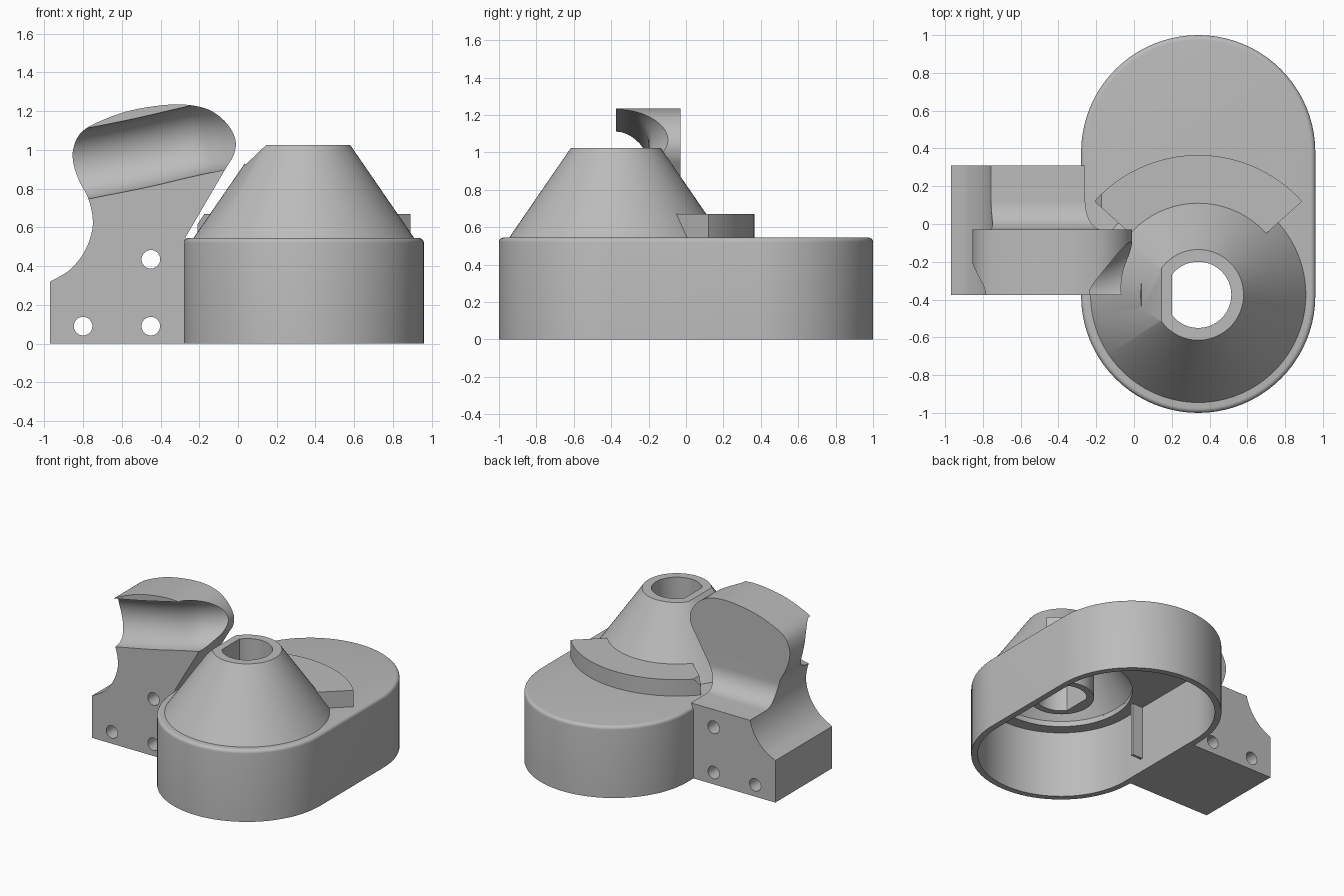
import bpy, bmesh, math
from mathutils import Vector, Matrix

cube = bpy.data.objects.get("Cube")
if cube:
    bpy.data.objects.remove(cube, do_unlink=True)

grey = bpy.data.materials.new("plain grey")
grey.use_nodes = True
grey.diffuse_color = (0.5, 0.5, 0.5, 1)
grey.node_tree.nodes["Principled BSDF"].inputs["Base Color"].default_value = (0.5, 0.5, 0.5, 1)

CX, CY = 0.34, -0.375      # axis of the cone
TOP = 0.545                # upper face of the housing


def finish(name, bm):
    bmesh.ops.recalc_face_normals(bm, faces=bm.faces)
    mesh = bpy.data.meshes.new(name)
    bm.to_mesh(mesh)
    bm.free()
    mesh.materials.append(grey)
    obj = bpy.data.objects.new(name, mesh)
    bpy.context.collection.objects.link(obj)
    return obj


def loft(name, rings, closed=False):
    """Skin a list of equal rings; cap the ends, or close the loop."""
    bm = bmesh.new()
    loops = [[bm.verts.new(p) for p in ring] for ring in rings]
    n = len(loops[0])
    pairs = list(zip(loops, loops[1:]))
    if closed:
        pairs.append((loops[-1], loops[0]))
    else:
        bm.faces.new(loops[0])
        bm.faces.new(loops[-1])
    for a, b in pairs:
        for i in range(n):
            j = (i + 1) % n
            bm.faces.new((a[i], a[j], b[j], b[i]))
    return finish(name, bm)


def prism(name, profile, axis, lo, hi):
    """Extrude a 2D profile along an axis from lo to hi."""
    place = {"x": lambda p, d: (d, p[0], p[1]),
             "y": lambda p, d: (p[0], d, p[1]),
             "z": lambda p, d: (p[0], p[1], d)}[axis]
    return loft(name, [[place(p, d) for p in profile] for d in (lo, hi)])


def arc(cx, cy, r, a0, a1, n):
    angles = [math.radians(a0 + (a1 - a0) * i / n) for i in range(n + 1)]
    return [(cx + r * math.cos(a), cy + r * math.sin(a)) for a in angles]


def circle(cx, cy, r, n=32):
    return arc(cx, cy, r, 0, 360, n)[:-1]


def spline(points, steps=6):
    """Catmull-Rom curve through the points."""
    p = [Vector(q) for q in points]
    p = [2 * p[0] - p[1]] + p + [2 * p[-1] - p[-2]]
    out = []
    for a, b, c, d in zip(p, p[1:], p[2:], p[3:]):
        for i in range(steps):
            t = i / steps
            out.append(0.5 * (2 * b + (c - a) * t + (2 * a - 5 * b + 4 * c - d) * t * t
                              + (3 * b - a - 3 * c + d) * t ** 3))
    return out + [p[-2]]


def cut(obj, cutter):
    mod = obj.modifiers.new("cut", "BOOLEAN")
    mod.operation = "DIFFERENCE"
    mod.solver = "EXACT"
    mod.object = cutter
    select(obj)
    bpy.ops.object.modifier_apply(modifier=mod.name)
    bpy.data.objects.remove(cutter, do_unlink=True)


def select(obj):
    bpy.ops.object.select_all(action="DESELECT")
    obj.select_set(True)
    bpy.context.view_layer.objects.active = obj


def smooth(obj, angle=28):
    select(obj)
    bpy.ops.object.shade_smooth_by_angle(angle=math.radians(angle))


# Hollow housing with rounded upper rim
def stadium(r, z):
    outline = arc(CX, 0.38, r, 0, 180, 40) + arc(CX, -0.38, r, 180, 360, 40)
    return [(x, y, z) for x, y in outline]


rim = [(0.595 + 0.025 * math.cos(a), TOP - 0.025 + 0.025 * math.sin(a))
       for a in (i * math.pi / 10 for i in range(6))]
housing = loft("housing", [stadium(r, z) for r, z in
                           [(0.575, TOP - 0.04), (0.575, 0), (0.62, 0)] + rim])
cut(housing, prism("opening", circle(CX, CY, 0.49, 80), "z", 0.4, 0.7))
smooth(housing)

# Hollow cone with a D-shaped bore tube
def cone_ring(r, z, flat=False):
    ring = []
    for i in range(96):
        a = 2 * math.pi * i / 96
        c = math.cos(a)
        q = min(r, -0.14 / c) if flat and c < -0.1 else r
        ring.append((CX + q * c, CY + q * math.sin(a), z))
    return ring


cone = loft("cone", [cone_ring(0.57, TOP - 0.01), cone_ring(0.57, TOP), cone_ring(0.24, 1.025),
                     cone_ring(0.175, 1.025, True), cone_ring(0.175, 0.45, True),
                     cone_ring(0.225, 0.45), cone_ring(0.225, 0.92),
                     cone_ring(0.49, TOP), cone_ring(0.49, TOP - 0.01)], closed=True)
cut(cone, prism("clearance", [(0.04, 0.925), (0.15, 1.03), (0.15, 1.2), (-0.2, 1.2)], "y", -1, 0.3))
smooth(cone)

# Curved ledge behind the cone
ledge = prism("ledge", arc(CX, CY, 0.74, 42, 138, 40) + arc(CX, CY, 0.485, 138, 42, 40),
              "z", TOP - 0.005, 0.67)
cut(ledge, prism("clearance", [(-0.22, 0.6), (-0.16, 0.69), (-0.3, 0.69)], "y", -0.3, 0.4))
smooth(ledge)

# Rib inside the housing
prism("inner_rib", [(-0.25, -0.21), (-0.15, -0.21), (-0.15, -0.19), (-0.25, -0.19)], "z", 0.1, 0.52)

# Bracket: side outline extruded front to back
outline = spline([(-0.97, 0.32), (-0.87, 0.38), (-0.79, 0.48), (-0.75, 0.61), (-0.77, 0.74),
                  (-0.82, 0.84), (-0.85, 0.93), (-0.85, 1.01), (-0.81, 1.09), (-0.72, 1.145),
                  (-0.55, 1.205), (-0.33, 1.235), (-0.17, 1.215), (-0.07, 1.15),
                  (-0.015, 1.06), (-0.02, 0.98), (-0.06, 0.91)])
bracket = prism("bracket", [(-0.27, 0), (-0.97, 0)] + outline + [(-0.27, 0.55)], "y", CY, 0.31)

# Thin the upper part from behind, leaving a fillet above the foot
step = [(0.5, 0.57)] + arc(0.12, 0.72, 0.15, 270, 180, 12) + [(-0.03, 1.5), (0.5, 1.5)]
cut(bracket, prism("back_step", step, "x", -1.2, 0.3))

# Bolt holes
for x, z in [(-0.8, 0.09), (-0.45, 0.09), (-0.45, 0.435)]:
    cut(bracket, prism("bolt_hole", circle(x, z, 0.048), "y", -0.6, 0.6))

# Finger groove swept along the front, bending back at its inner end
path = spline([(-1.1, CY, 0.865), (-0.8, CY, 0.925), (-0.5, CY, 0.985), (-0.22, CY, 1.05),
               (-0.05, -0.32, 1.08), (0.15, -0.2, 1.11)])
rings = []
for i, p in enumerate(path):
    t = (path[min(i + 1, len(path) - 1)] - path[max(i - 1, 0)]).normalized()
    side = t.cross(Vector((0, 0, 1))).normalized()
    up = side.cross(t)
    rings.append([p + side * u + up * v for u, v in circle(0, 0, 0.18, 40)])
cut(bracket, loft("finger_groove", rings))
smooth(bracket)
